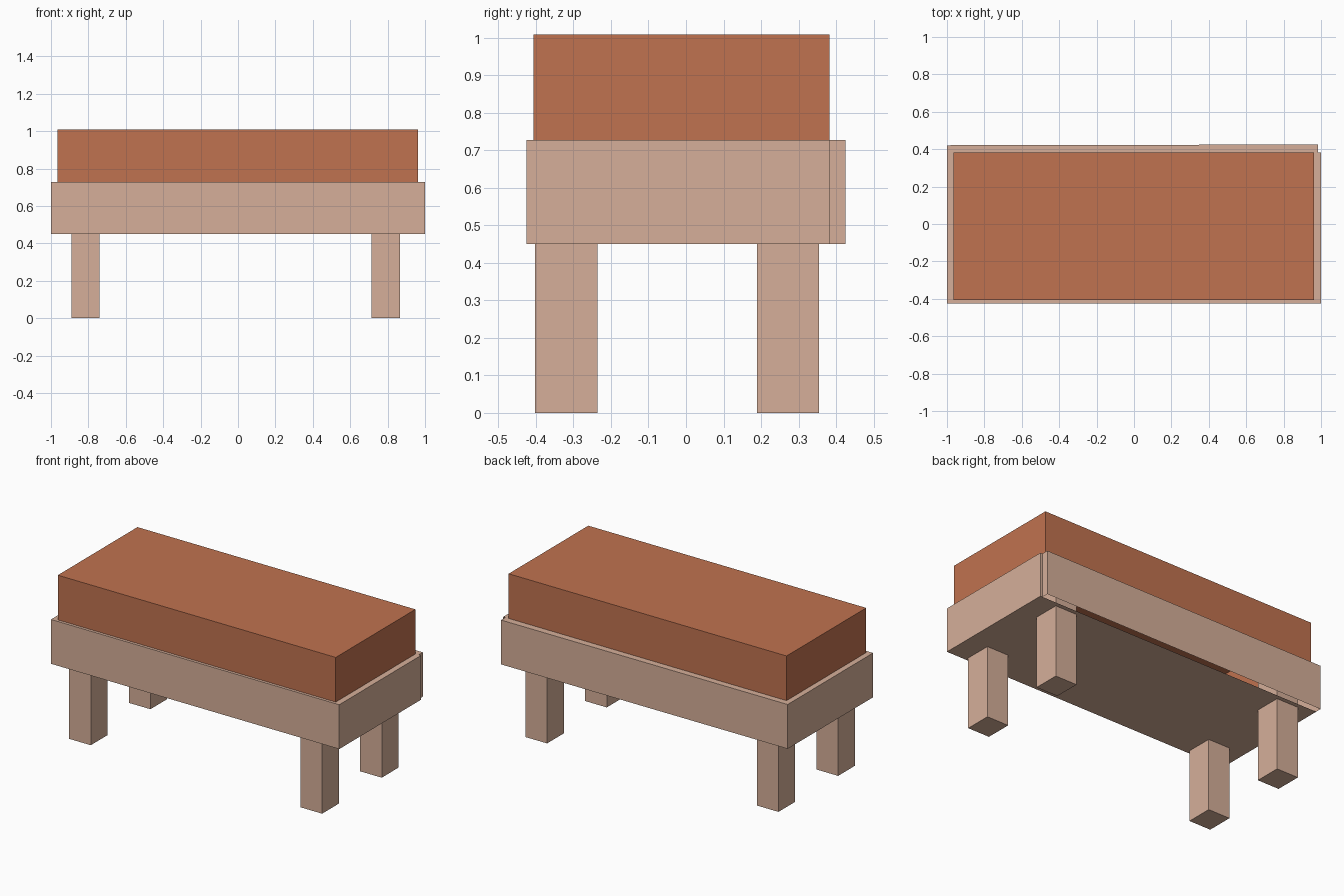
import bpy, bmesh

if "Cube" in bpy.data.objects:
    bpy.data.objects.remove(bpy.data.objects["Cube"])


def material(name, color):
    mat = bpy.data.materials.new(name)
    mat.diffuse_color = (*color, 1)
    mat.use_nodes = True
    mat.node_tree.nodes["Principled BSDF"].inputs["Base Color"].default_value = mat.diffuse_color
    return mat


wood = material("pale_wood", (0.67, 0.43, 0.32))
fabric = material("rust_fabric", (0.53, 0.17, 0.08))


def make_object(name, faces, mat):
    """Build an object from a list of faces, each a list of points."""
    bm = bmesh.new()
    for pts in faces:
        bm.faces.new([bm.verts.new(p) for p in pts])
    bmesh.ops.remove_doubles(bm, verts=bm.verts, dist=1e-5)
    mesh = bpy.data.meshes.new(name)
    bm.to_mesh(mesh)
    bm.free()
    mesh.materials.append(mat)
    obj = bpy.data.objects.new(name, mesh)
    bpy.context.collection.objects.link(obj)


def rect(x0, x1, y0, y1):
    return [(x0, y0), (x1, y0), (x1, y1), (x0, y1)]


def flat(outline, z, down=False):
    pts = [(x, y, z) for x, y in outline]
    return pts[::-1] if down else pts


def walls(outline, z0, z1):
    ring = zip(outline, outline[1:] + outline[:1])
    return [[(*a, z0), (*b, z0), (*b, z1), (*a, z1)] for a, b in ring]


Z_LOW, Z_SEAT, Z_TOP = 0.45, 0.728, 1.008
STEP_Y = 0.383
cx0, cx1, cy0, cy1 = -0.965, 0.963, -0.407, 0.382

# Thin frame shell with a stepped back right corner and a slot along the back
outline = [(-1, -0.425), (1, -0.425), (1, STEP_Y), (0.985, STEP_Y),
           (0.985, 0.425), (-1, 0.421)]
frame = walls(outline, Z_LOW, Z_SEAT)
frame.append(flat(rect(-1, 1, -0.425, STEP_Y), Z_LOW, down=True))

# Narrow rim around the cushion
rim = [rect(-1, 1, -0.425, cy0), rect(-1, cx0, cy0, cy1), rect(cx1, 1, cy0, cy1),
       [(-1, cy1), (0.985, cy1), (0.985, 0.425), (-1, 0.421)]]
frame += [flat(r, Z_SEAT) for r in rim]
make_object("bench_frame", frame, wood)

# Cushion shell, open underneath
pad = rect(cx0, cx1, cy0, cy1)
make_object("cushion", walls(pad, Z_SEAT, Z_TOP) + [flat(pad, Z_TOP)], fabric)

# Four square legs reaching up inside the frame
for side, x0 in (("left", -0.89), ("right", 0.715)):
    for end, y0 in (("front", -0.402), ("back", 0.189)):
        foot = rect(x0, x0 + 0.15, y0, y0 + 0.166)
        faces = walls(foot, 0, 0.7) + [flat(foot, 0, down=True), flat(foot, 0.7)]
        make_object(f"{end}_{side}_leg", faces, wood)
